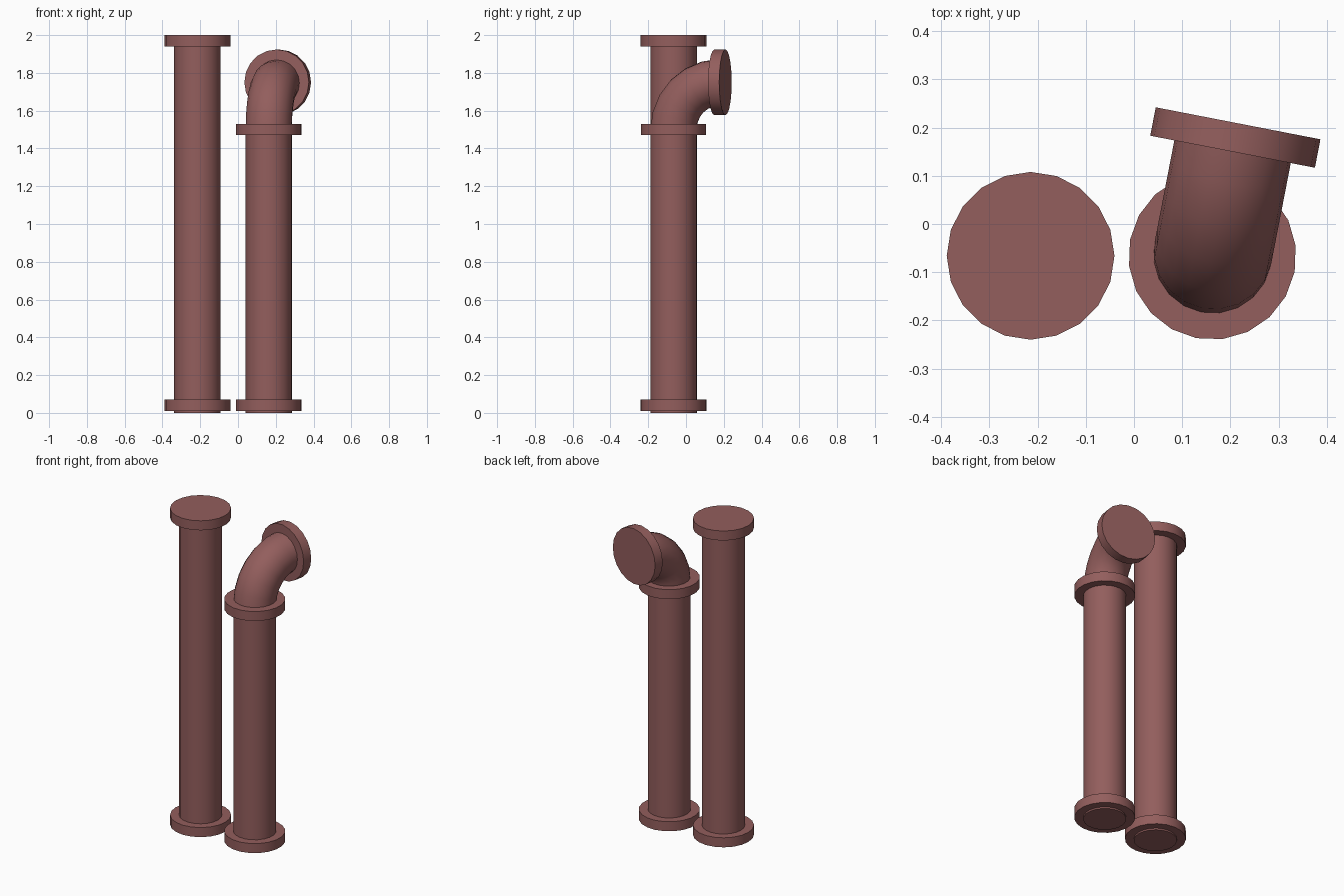
import bpy, bmesh, math
from mathutils import Matrix, Vector

if "Cube" in bpy.data.objects:
    bpy.data.objects.remove(bpy.data.objects["Cube"])

SIDES = 20
PIPE_R, FLANGE_R, FLANGE_H = 0.123, 0.174, 0.06
BEND_R, BEND_STEPS = 0.25, 6
Y = -0.066
TURN = math.radians(-11)          # yaw of the elbowed pipe

mat = bpy.data.materials.new("dull_red_pipe")
mat.diffuse_color = (0.292, 0.112, 0.109, 1)
mat.use_nodes = True
mat.node_tree.nodes["Principled BSDF"].inputs["Base Color"].default_value = mat.diffuse_color


def finish(name, bm, matrix):
    bmesh.ops.recalc_face_normals(bm, faces=bm.faces[:])
    mesh = bpy.data.meshes.new(name)
    bm.to_mesh(mesh)
    bm.free()
    mesh.materials.append(mat)
    obj = bpy.data.objects.new(name, mesh)
    bpy.context.collection.objects.link(obj)
    obj.matrix_world = matrix
    bpy.context.view_layer.objects.active = obj
    obj.select_set(True)
    bpy.ops.object.shade_smooth_by_angle(angle=math.radians(30))
    obj.select_set(False)


def cylinder(name, base, z0, z1, radius):
    bm = bmesh.new()
    bmesh.ops.create_cone(bm, cap_ends=True, segments=SIDES, radius1=radius,
                          radius2=radius, depth=z1 - z0,
                          matrix=Matrix.Translation((0, 0, (z0 + z1) / 2)))
    finish(name, bm, base)


def pipe(name, base, top):
    # straight pipe with a flange near each end
    cylinder(name, base, 0, top - 0.03, PIPE_R)
    cylinder(name + "_bottom_flange", base, 0.01, 0.01 + FLANGE_H, FLANGE_R)
    cylinder(name + "_top_flange", base, top - FLANGE_H, top, FLANGE_R)


# Tall straight pipe
pipe("tall_pipe", Matrix.Translation((-0.2145, Y, 0)), 2.0)

# Short pipe, turned so its elbow points back and slightly right
short = Matrix.Translation((0.1625, Y, 0)) @ Matrix.Rotation(TURN, 4, 'Z')
pipe("short_pipe", short, 1.53)

# Elbow: ring swept a quarter turn from up (+z) to back (+y)
bm = bmesh.new()
ring = bmesh.ops.create_circle(bm, segments=SIDES, radius=PIPE_R,
                               matrix=Matrix.Translation((0, 0, 1.5)))
edges = list({e for v in ring["verts"] for e in v.link_edges})
bmesh.ops.spin(bm, geom=ring["verts"] + edges, cent=Vector((0, BEND_R, 1.5)),
               axis=(-1, 0, 0), angle=math.pi / 2, steps=BEND_STEPS)
finish("elbow", bm, short)

# Flange on the elbow's open end
end = short @ Matrix.Translation((0, BEND_R, 1.5 + BEND_R)) @ Matrix.Rotation(-math.pi / 2, 4, 'X')
cylinder("elbow_flange", end, -FLANGE_H / 2, FLANGE_H / 2, FLANGE_R)
